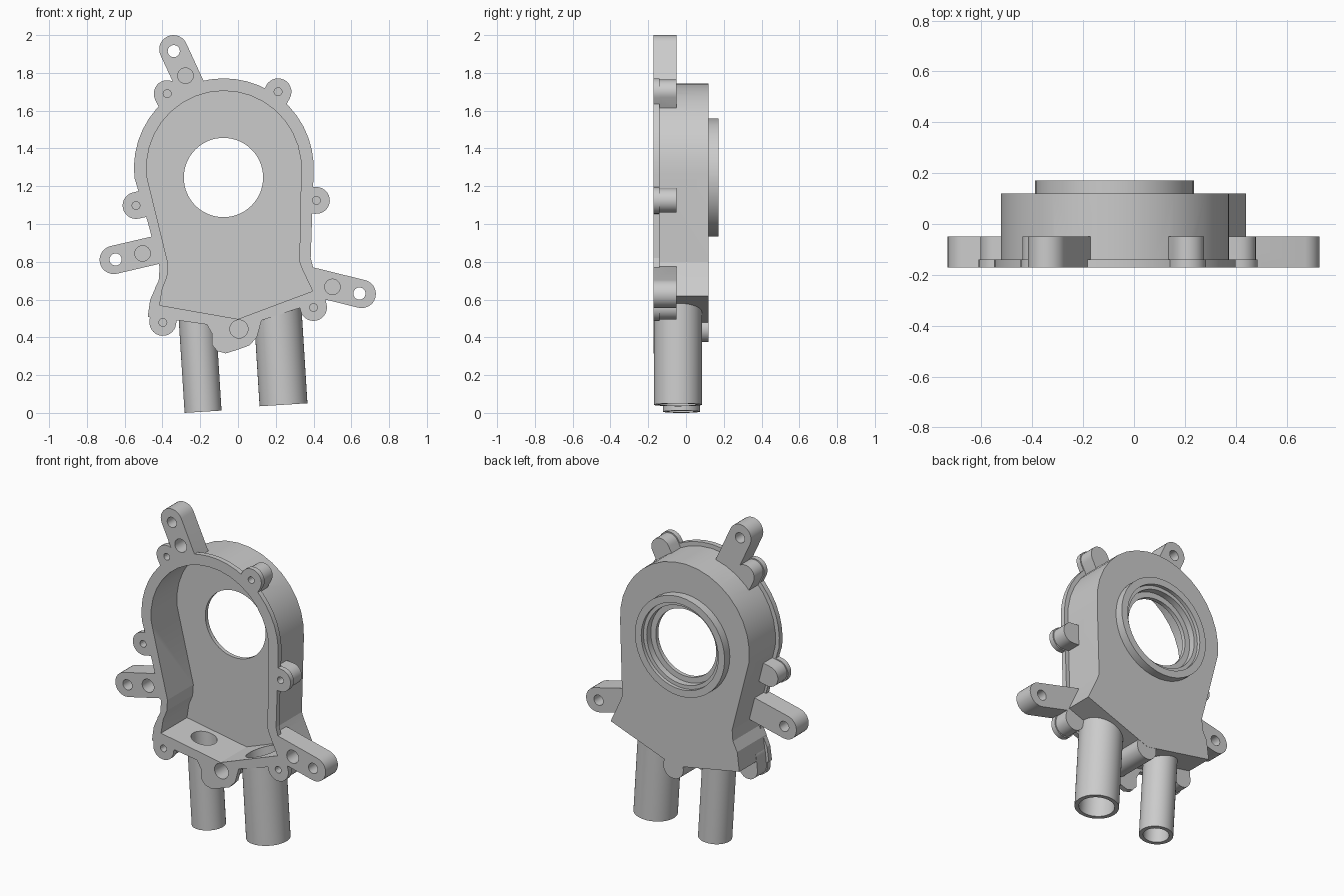
import bpy, bmesh, math
from mathutils import Matrix, Vector

if "Cube" in bpy.data.objects:
    bpy.data.objects.remove(bpy.data.objects["Cube"])

FRONT, BACK, WALL, LUG = -0.172, 0.172, 0.12, -0.05


def finish(name, bm):
    bmesh.ops.recalc_face_normals(bm, faces=bm.faces[:])
    me = bpy.data.meshes.new(name)
    bm.to_mesh(me)
    bm.free()
    ob = bpy.data.objects.new(name, me)
    bpy.context.collection.objects.link(ob)
    return ob


def prism(name, pts, y0, y1):
    """Extrude an (x, z) outline along y."""
    bm = bmesh.new()
    face = bm.faces.new([bm.verts.new((x, y0, z)) for x, z in pts])
    ext = bmesh.ops.extrude_face_region(bm, geom=[face])
    verts = [v for v in ext["geom"] if isinstance(v, bmesh.types.BMVert)]
    bmesh.ops.translate(bm, vec=(0, y1 - y0, 0), verts=verts)
    return finish(name, bm)


def arc(c, r, a0, a1, n):
    return [(c[0] + r * math.cos(math.radians(a0 + (a1 - a0) * i / n)),
             c[1] + r * math.sin(math.radians(a0 + (a1 - a0) * i / n))) for i in range(n + 1)]


def disc(name, c, r, y0, y1, n=32):
    return prism(name, arc(c, r, 0, 360, n)[:-1], y0, y1)


def capsule(name, p, q, r, y0, y1):
    """Bar with round ends running from p to q."""
    a = math.degrees(math.atan2(p[1] - q[1], p[0] - q[0]))
    return prism(name, arc(p, r, a - 90, a + 90, 14) + arc(q, r, a + 90, a + 270, 14), y0, y1)


def tube(name, base, r, y, z0, z1):
    """Cylinder along the tilted pipe axis; z0 and z1 are distances from base."""
    up = Vector((-0.0627, 0, 1)).normalized()
    mid = Vector((base[0], y, base[1])) + up * (z0 + z1) / 2
    bm = bmesh.new()
    bmesh.ops.create_cone(bm, cap_ends=True, segments=48, radius1=r, radius2=r, depth=z1 - z0,
                          matrix=Matrix.Translation(mid) @ up.to_track_quat('Z', 'Y').to_matrix().to_4x4())
    return finish(name, bm)


def combine(target, other, op):
    mod = target.modifiers.new("bool", 'BOOLEAN')
    mod.operation, mod.solver, mod.object = op, 'EXACT', other
    bpy.context.view_layer.objects.active = target
    bpy.ops.object.modifier_apply(modifier=mod.name)
    bpy.data.objects.remove(other, do_unlink=True)


centre = (-0.075, 1.295)
bearing = (-0.077, 1.246)

# Housing shell outline
housing = prism("pump_housing", arc(centre, 0.45, -4, 186, 18) + [
    (-0.405, 0.79), (-0.41, 0.72), (-0.44, 0.66), (-0.455, 0.54), (0, 0.455),
    (0.44, 0.62), (0.375, 0.76), (0.36, 0.80)], FRONT, WALL)

# Thin front flange with the lower lobe
adds = [prism("flange", arc(centre, 0.476, -4, 186, 24) + [
    (-0.475, 1.0), (-0.415, 0.77), (-0.42, 0.70), (-0.465, 0.60), (-0.478, 0.51), (-0.40, 0.48),
    (-0.32, 0.49), (-0.165, 0.468), (-0.138, 0.42), (-0.137, 0.36), (-0.11, 0.327), (-0.065, 0.315),
    (0, 0.335), (0.06, 0.357), (0.10, 0.40), (0.125, 0.49), (0.325, 0.555), (0.40, 0.56),
    (0.44, 0.62), (0.40, 0.76), (0.385, 0.82)], FRONT, -0.14)]
cuts = []

# Screw lugs: centre and the point on the wall they join
for p, q in [((-0.375, 1.69), (-0.33, 1.60)), ((0.212, 1.70), (0.17, 1.62)),
             ((0.415, 1.125), (0.33, 1.13)), ((0.40, 0.558), (0.38, 0.64)),
             ((-0.398, 0.479), (-0.39, 0.56)), ((-0.54, 1.098), (-0.44, 1.12))]:
    adds.append(capsule("lug", p, q, 0.064, FRONT, LUG))
    adds.append(capsule("lug_flange", p, q, 0.071, FRONT, -0.14))
    cuts.append(disc("screw_hole", p, 0.021, FRONT - 0.05, LUG - 0.02, 16))

# Mounting arms: tip, through hole, blind hole, root
for tip, hole, blind, root in [
        ((-0.342, 1.925), (-0.34, 1.915), (-0.278, 1.785), (-0.215, 1.65)),
        ((-0.658, 0.81), (-0.648, 0.812), (-0.505, 0.844), (-0.39, 0.872)),
        ((0.655, 0.63), (0.643, 0.632), (0.50, 0.667), (0.37, 0.70))]:
    adds.append(capsule("arm", tip, root, 0.075, FRONT, LUG))
    cuts.append(disc("arm_hole", hole, 0.032, FRONT - 0.05, 0.05))
    cuts.append(disc("arm_socket", blind, 0.041, FRONT - 0.05, -0.08))

# Long pin boss under the floor
adds.append(disc("pin_boss", (0.005, 0.445), 0.07, FRONT, WALL - 0.001))
cuts.append(disc("pin_socket", (0.005, 0.444), 0.048, FRONT - 0.05, 0.09))

# Bearing ring on the back, with a stepped bore
adds.append(disc("bearing_ring", bearing, 0.312, 0.10, BACK, 40))
for r, y in [(0.21, -0.1), (0.245, 0.11), (0.268, 0.15)]:
    cuts.append(disc("bearing_bore", bearing, r, y, 0.3, 64))

# Two hollow pipes
for base, r, bore, y, length in [((-0.185, 0.0062), 0.098, 0.074, -0.025, 0.57),
                                 ((0.241, 0.043), 0.127, 0.102, -0.043, 0.56)]:
    adds.append(tube("pipe", base, r, y, 0, length))
    cuts.append(tube("pipe_bore", base, bore, y, -0.1, length + 0.12))

# Open cavity with the V-shaped floor
cuts.insert(0, prism("cavity", arc(centre, 0.41, -4, 186, 18) + [
    (-0.37, 0.79), (-0.375, 0.72), (-0.40, 0.66), (-0.415, 0.57), (0, 0.497),
    (0.395, 0.645), (0.34, 0.76), (0.325, 0.80)], FRONT - 0.1, 0.085))

for part in adds:
    combine(housing, part, 'UNION')
for part in cuts:
    combine(housing, part, 'DIFFERENCE')

# Crisp edges with smooth pipes
bpy.ops.object.select_all(action='DESELECT')
housing.select_set(True)
bpy.context.view_layer.objects.active = housing
bpy.ops.object.shade_smooth_by_angle(angle=math.radians(14))
